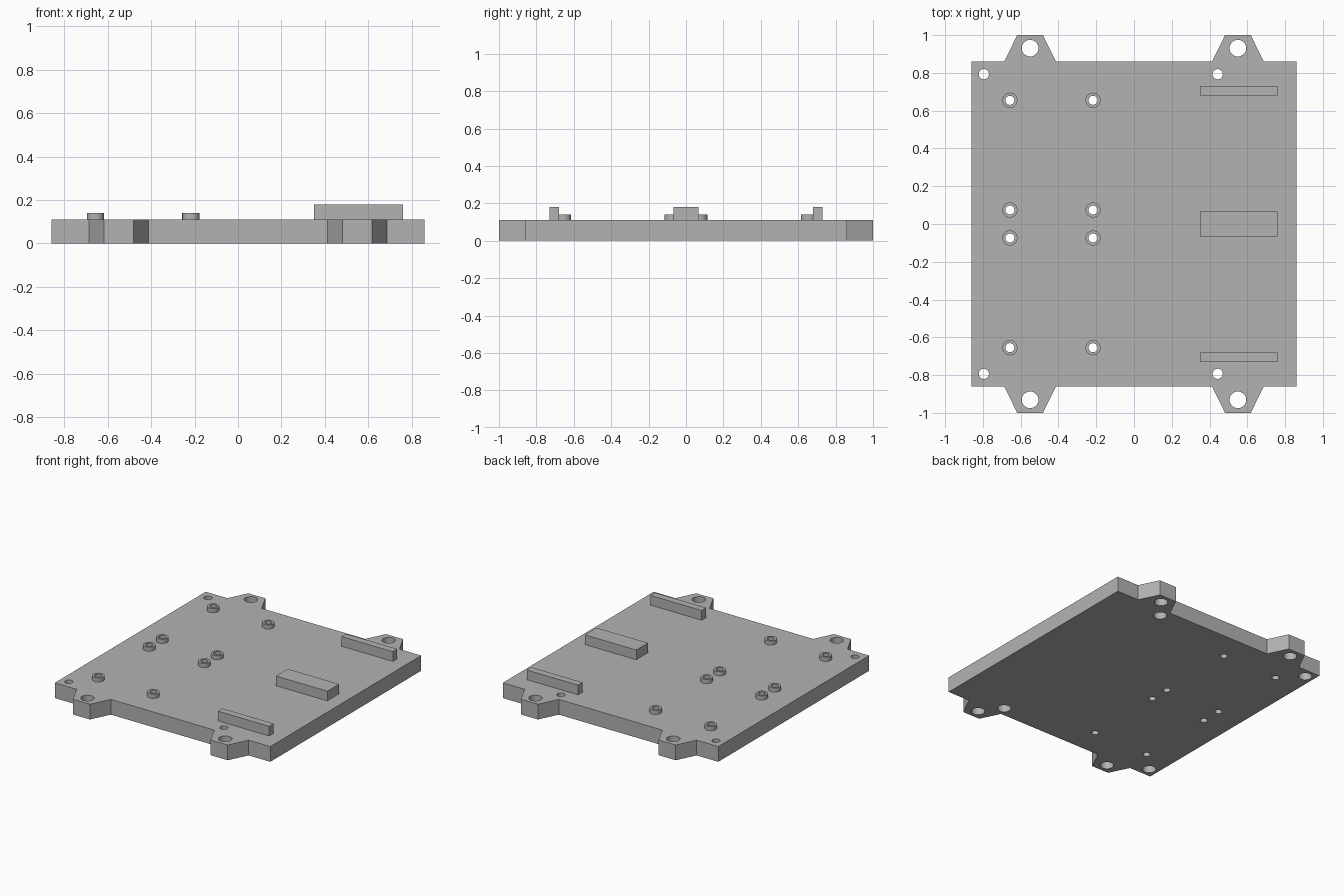
import bpy
import bmesh
from mathutils import Matrix

default = bpy.data.objects.get("Cube")
if default:
    bpy.data.objects.remove(default, do_unlink=True)

THICK = 0.11
HALF = 0.86
BOSSES = [(x, y) for x in (-0.657, -0.217) for y in (-0.655, -0.074, 0.074, 0.655)]
CORNERS = [(x, y) for x in (-0.795, 0.443) for y in (-0.793, 0.793)]
TABS = [(x, y) for x in (-0.55, 0.55) for y in (-0.931, 0.931)]

grey = bpy.data.materials.new("plain grey")
grey.use_nodes = True
colour = (0.45, 0.45, 0.45, 1)
grey.diffuse_color = colour
grey.node_tree.nodes["Principled BSDF"].inputs["Base Color"].default_value = colour


def finish(name, bm):
    bmesh.ops.recalc_face_normals(bm, faces=bm.faces)
    mesh = bpy.data.meshes.new(name)
    bm.to_mesh(mesh)
    bm.free()
    mesh.materials.append(grey)
    obj = bpy.data.objects.new(name, mesh)
    bpy.context.collection.objects.link(obj)
    return obj


def cylinders(name, groups, z0, z1):
    """One mesh of upright cylinders; groups is a list of (centres, radius)."""
    bm = bmesh.new()
    for centres, radius in groups:
        for x, y in centres:
            bmesh.ops.create_cone(bm, cap_ends=True, segments=40, radius1=radius,
                                  radius2=radius, depth=z1 - z0,
                                  matrix=Matrix.Translation((x, y, (z0 + z1) / 2)))
    return finish(name, bm)


def box(name, x0, x1, y0, y1, z0, z1):
    bm = bmesh.new()
    centre = Matrix.Translation(((x0 + x1) / 2, (y0 + y1) / 2, (z0 + z1) / 2))
    size = Matrix.Diagonal((x1 - x0, y1 - y0, z1 - z0, 1))
    bmesh.ops.create_cube(bm, size=1, matrix=centre @ size)
    return finish(name, bm)


def cut(obj, cutters):
    """Subtract the cutters and bake the result into the mesh."""
    for cutter in cutters:
        mod = obj.modifiers.new("holes", 'BOOLEAN')
        mod.operation = 'DIFFERENCE'
        mod.solver = 'EXACT'
        mod.object = cutter
    graph = bpy.context.evaluated_depsgraph_get()
    mesh = bpy.data.meshes.new_from_object(obj.evaluated_get(graph))
    obj.modifiers.clear()
    obj.data = mesh


# Base plate outline with four tapered mounting tabs
edge = []
for cx in (-0.55, 0.55):
    edge += [(cx - 0.137, -HALF), (cx - 0.068, -1), (cx + 0.068, -1), (cx + 0.137, -HALF)]
outline = [(-HALF, -HALF)] + edge + [(HALF, -HALF)]
outline += [(-x, -y) for x, y in outline]
bm = bmesh.new()
face = bm.faces.new([bm.verts.new((x, y, 0)) for x, y in outline])
top = bmesh.ops.extrude_face_region(bm, geom=[face])["geom"]
bmesh.ops.translate(bm, vec=(0, 0, THICK),
                    verts=[v for v in top if isinstance(v, bmesh.types.BMVert)])
plate = finish("base_plate", bm)

# Standoff bosses
bosses = cylinders("standoff_bosses", [(BOSSES, 0.04)], THICK, 0.14)

# Through holes, and wider recesses under the corner holes
holes = cylinders("hole_cutter", [(BOSSES, 0.024), (CORNERS, 0.027), (TABS, 0.044)], -0.1, 0.3)
recesses = cylinders("recess_cutter", [(CORNERS, 0.044)], -0.1, 0.06)
cut(plate, [holes, recesses])
cut(bosses, [holes])
for cutter in (holes, recesses):
    bpy.data.objects.remove(cutter, do_unlink=True)

# Raised support bars
box("back_support_bar", 0.35, 0.76, 0.679, 0.73, THICK, 0.18)
box("middle_support_bar", 0.35, 0.76, -0.067, 0.067, THICK, 0.18)
box("front_support_bar", 0.35, 0.76, -0.73, -0.679, THICK, 0.18)

# Smooth hole walls, crisp edges
bpy.ops.object.select_all(action='DESELECT')
for obj in (plate, bosses):
    obj.select_set(True)
    bpy.context.view_layer.objects.active = obj
bpy.ops.object.shade_smooth_by_angle(angle=0.52)
